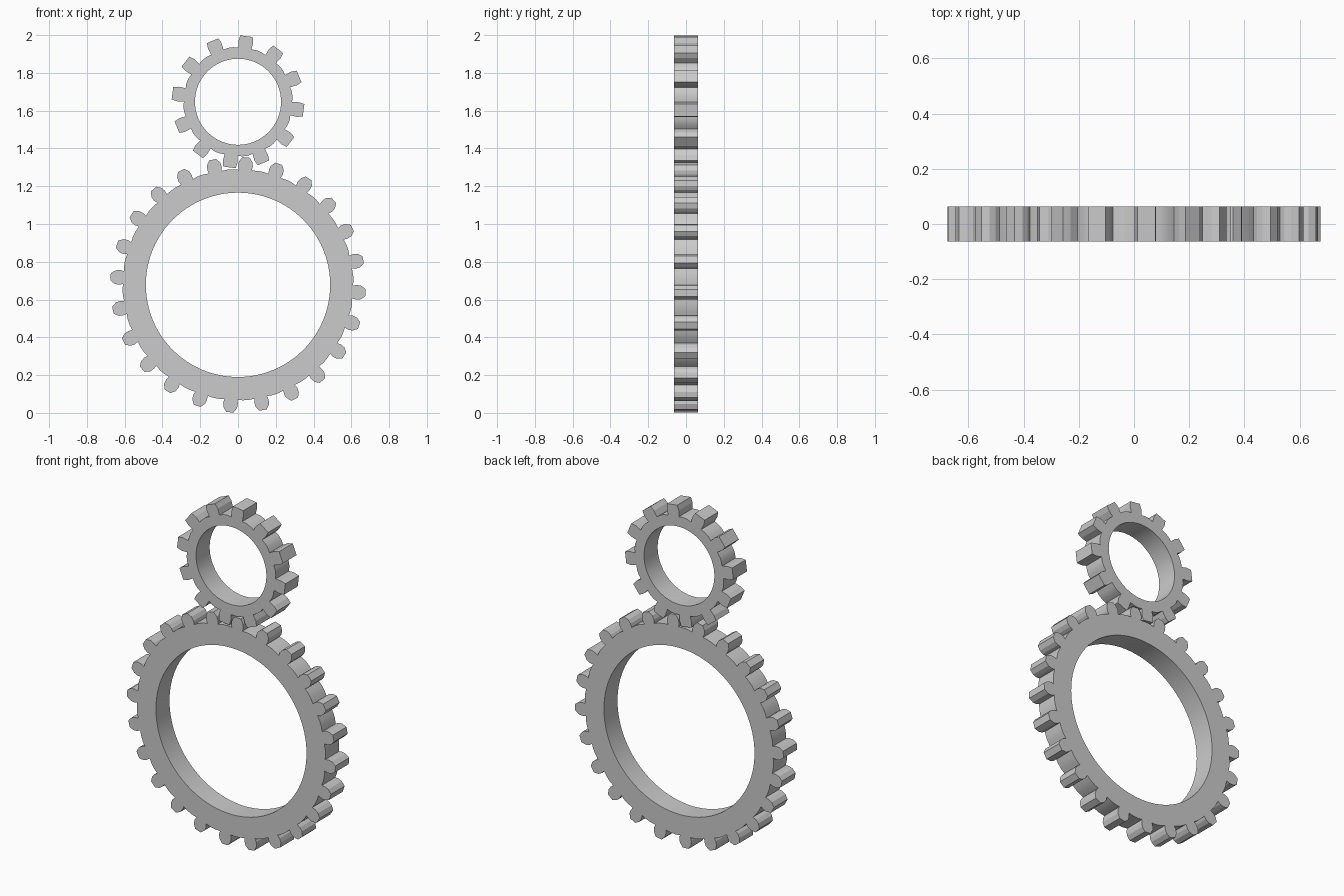
import bpy, bmesh, math
from mathutils import Vector

if "Cube" in bpy.data.objects:
    bpy.data.objects.remove(bpy.data.objects["Cube"])

HALF_DEPTH = 0.063

metal = bpy.data.materials.new("light_grey")
metal.diffuse_color = (0.6, 0.6, 0.6, 1.0)
metal.use_nodes = True
metal.node_tree.nodes["Principled BSDF"].inputs["Base Color"].default_value = metal.diffuse_color


def gear(name, centre_z, hole_r, root_r, teeth, phase, tooth, hole_sides):
    """Toothed ring; tooth lists (radius, half width) from base to tip."""
    # Half of the tooth going out, then its mirror coming back in
    side = [(r, -w) for r, w in tooth] + [(r, w) for r, w in reversed(tooth)]
    step = math.tau / teeth
    outer = []
    for i in range(teeth):
        a = math.radians(phase) + i * step
        c, s = math.cos(a), math.sin(a)
        outer += [(r * c - w * s, r * s + w * c) for r, w in side]
        # Root arc up to the next tooth
        for f in (0.4, 0.5, 0.6):
            outer.append((root_r * math.cos(a + f * step),
                          root_r * math.sin(a + f * step)))
    inner = [(hole_r * math.cos(math.tau * i / hole_sides),
              hole_r * math.sin(math.tau * i / hole_sides))
             for i in range(hole_sides)]

    # Flat ring face between the toothed outline and the hole
    bm = bmesh.new()
    for loop in (outer, inner):
        vs = [bm.verts.new((x, -HALF_DEPTH, z)) for x, z in loop]
        for i, v in enumerate(vs):
            bm.edges.new((v, vs[(i + 1) % len(vs)]))
    bmesh.ops.triangle_fill(bm, use_beauty=True, edges=bm.edges[:],
                            normal=Vector((0, -1, 0)))
    # Thickness
    ext = bmesh.ops.extrude_face_region(bm, geom=bm.faces[:],
                                        use_keep_orig=True)
    moved = [g for g in ext["geom"] if isinstance(g, bmesh.types.BMVert)]
    bmesh.ops.translate(bm, verts=moved, vec=(0, 2 * HALF_DEPTH, 0))
    bmesh.ops.recalc_face_normals(bm, faces=bm.faces[:])

    mesh = bpy.data.meshes.new(name)
    bm.to_mesh(mesh)
    bm.free()
    mesh.materials.append(metal)
    ob = bpy.data.objects.new(name, mesh)
    ob.location.z = centre_z
    bpy.context.collection.objects.link(ob)
    bpy.ops.object.select_all(action='DESELECT')
    ob.select_set(True)
    bpy.context.view_layer.objects.active = ob
    bpy.ops.object.shade_smooth_by_angle(angle=math.radians(15))


# Large lower gear with rounded teeth
gear("large_gear", 0.678, 0.488, 0.612, 24, -3.6,
     [(0.608, 0.034), (0.628, 0.039), (0.652, 0.036), (0.676, 0.019)], 96)

# Small upper gear with blunt teeth
gear("small_gear", 1.647, 0.228, 0.29, 12, 82.6,
     [(0.284, 0.035), (0.32, 0.039), (0.35, 0.033)], 64)
